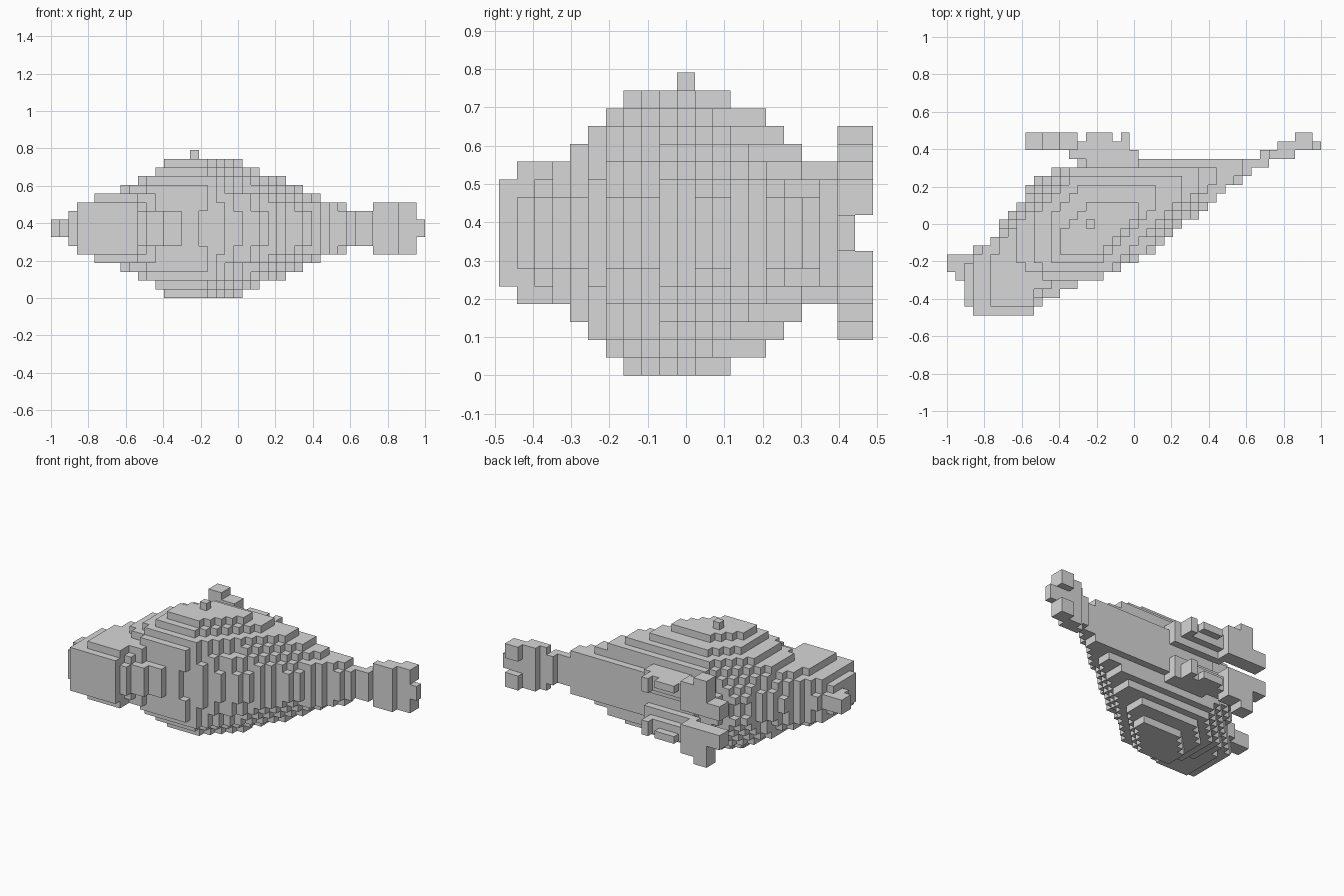
import bpy, bmesh

cube = bpy.data.objects.get("Cube")
if cube:
    bpy.data.objects.remove(cube, do_unlink=True)

NX, NY, MID = 43, 21, 8          # grid size, mirror layer
S = 2 / NX                       # block size

grey = bpy.data.materials.new("light grey")
grey.use_nodes = True
colour = (0.67, 0.68, 0.67, 1)
grey.diffuse_color = colour
grey.node_tree.nodes["Principled BSDF"].inputs["Base Color"].default_value = colour


def inside(px, py, poly):
    """Even-odd test of a point in a plan outline."""
    hit = False
    for (ax, ay), (bx, by) in zip(poly, poly[1:] + poly[:1]):
        if (ay > py) != (by > py) and px < ax + (py - ay) * (bx - ax) / (by - ay):
            hit = not hit
    return hit


def box(i0, i1, j0, j1, k0, k1):
    """Filled block of cells, mirrored about the middle layer."""
    cells = set()
    for i in range(i0, i1):
        for j in range(j0, j1):
            for k in range(k0, k1):
                cells |= {(i, j, k), (i, j, 2 * MID - 1 - k)}
    return cells


# Body: one plan outline per layer, from the middle outwards
flank = [(9.4, 0), (11.4, 1.6), (18.4, 5), (23, 7), (33, 15), (37.4, 18), (16, 18)]
layers = [
    [(0, 5), (1, 5), (3, 0)] + flank + [(11, 16), (4, 7.6), (0, 7)],
    [(2, 2), (3, 0)] + flank + [(10, 15.5), (5, 8), (2, 6)],
    [(3, 0), (9.4, 0), (10.5, 2), (13, 4), (17, 4), (23, 7.5), (34, 16), (34, 18), (16, 18),
     (11, 15.5), (6, 9), (3, 6)],
    [(5, 1), (10, 1), (10.5, 3), (13, 4), (17, 4), (22, 7), (31, 15), (31, 17), (14, 17),
     (8, 11), (5, 6)],
    [(8, 6), (10, 5), (13, 4), (17, 4), (29, 14), (29, 17), (15, 17), (8, 11)],
    [(10, 7), (12, 5), (19, 5), (27, 14), (27, 16), (15, 16), (10, 11)],
    [(12, 6), (18, 6), (24, 12), (24, 15), (15, 15), (12, 11)],
    [(13, 7), (17, 7), (22, 11), (22, 13), (17, 13), (13, 10)],
]
body = set()
for n, outline in enumerate(layers):
    for i in range(NX):
        for j in range(NY):
            if inside(i + 0.5, j + 0.5, outline):
                body |= box(i, i + 1, j, j + 1, MID + n, MID + n + 1)

# Single block on top of the back
top_block = {(16, 10, 2 * MID)}

# Tail: stem, plate, centre tip and two rear lobes
tail = (box(36, 40, 18, 19, 8, 10) | box(37, 40, 18, 19, 8, 11)
        | box(38, 42, 19, 20, 8, 11) | box(42, 43, 19, 20, 8, 9)
        | box(40, 42, 20, 21, 9, 11))

# Side fins: root, upright plate, small inner tip, outer tip and trailing spikes
fins = (box(16, 22, 17, 18, 9, 12) | box(14, 22, 18, 19, 9, 12)
        | box(11, 15, 19, 21, 9, 13) | box(9, 11, 19, 21, 9, 11)
        | box(11, 13, 19, 21, 13, 14) | box(15, 20, 19, 20, 10, 12)
        | box(16, 19, 20, 21, 11, 12) | box(20, 21, 19, 21, 10, 12))

parts = {"body": body, "top_block": top_block, "tail": tail, "side_fins": fins}
solid = set().union(*parts.values())
used = set()


def build(name, cells):
    """Skin the exposed sides of the cells and merge flat areas."""
    bm = bmesh.new()
    corners = {}

    def vert(c):
        if c not in corners:
            corners[c] = bm.verts.new((c[0] * S - 1, (c[1] - NY / 2) * S, c[2] * S))
        return corners[c]

    for cell in sorted(cells):
        for axis in range(3):
            u, v = (axis + 1) % 3, (axis + 2) % 3
            for side in (0, 1):
                near = list(cell)
                near[axis] += 2 * side - 1
                if tuple(near) in solid:
                    continue
                quad = []
                for du, dv in ((0, 0), (1, 0), (1, 1), (0, 1)):
                    c = list(cell)
                    c[axis] += side
                    c[u] += du
                    c[v] += dv
                    quad.append(vert(tuple(c)))
                bm.faces.new(quad if side else quad[::-1])
    bmesh.ops.dissolve_limit(bm, angle_limit=0.01, verts=bm.verts, edges=bm.edges)
    mesh = bpy.data.meshes.new(name)
    bm.to_mesh(mesh)
    bm.free()
    mesh.materials.append(grey)
    bpy.context.collection.objects.link(bpy.data.objects.new(name, mesh))


for name, cells in parts.items():
    build(name, cells - used)
    used |= cells
